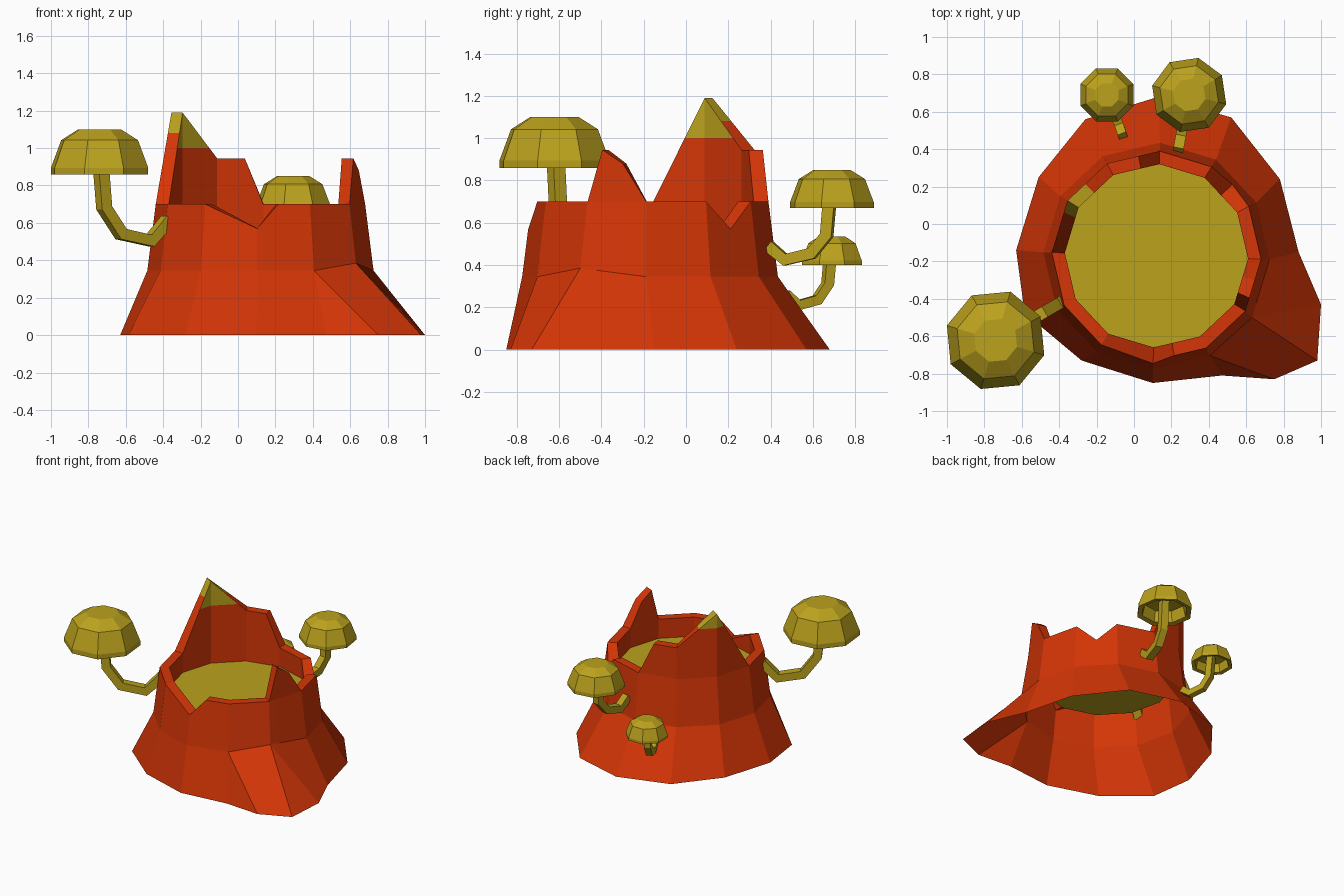
import bpy, bmesh, math
from mathutils import Vector

if "Cube" in bpy.data.objects:
    bpy.data.objects.remove(bpy.data.objects["Cube"])


def material(name, col):
    m = bpy.data.materials.new(name)
    m.diffuse_color = (*col, 1)
    m.use_nodes = True
    m.node_tree.nodes["Principled BSDF"].inputs["Base Color"].default_value = m.diffuse_color
    return m


RED = material("red bark", (0.66, 0.036, 0.002))
OLIVE = material("olive yellow", (0.50, 0.36, 0.012))
CX, CY = 0.12, -0.17
DISK_Z = 0.55
TWIST = -1.8


def finish(bm, name, mats, recalc=True):
    bmesh.ops.remove_doubles(bm, verts=bm.verts, dist=1e-4)
    if recalc:
        bmesh.ops.recalc_face_normals(bm, faces=bm.faces)
    me = bpy.data.meshes.new(name)
    bm.to_mesh(me)
    bm.free()
    for m in mats:
        me.materials.append(m)
    ob = bpy.data.objects.new(name, me)
    bpy.context.collection.objects.link(ob)
    return ob


def ring12(t, r, z):
    """Point on a 12-gon outline; fractional t runs along the straight side."""
    def corner(k):
        a = math.radians(30 * k + TWIST)
        return Vector((CX + r * math.cos(a), CY + r * math.sin(a), z))
    k = math.floor(t)
    return corner(k).lerp(corner(k + 1), t - k)


def mid_corner(k):
    k %= 12
    if k == 11:                      # top of the big root
        return Vector((0.63, -0.50, 0.385))
    return ring12(k, 0.605, 0.345)


def mid(t):
    k = math.floor(t)
    return mid_corner(k).lerp(mid_corner(k + 1), t - k)


# ---- stump: broken rim heights (position round the 12-gon, height)
RIM = [(0, .7), (1, .7), (1.5, .57), (2, .7), (3, .7), (3.4, .945), (4, .945),
       (5, 1.19), (6, .7), (7, .7), (8, .7), (9, .57), (9.4, .7), (10, .7),
       (11, .7), (11.25, .945), (11.6, .88)]
# ground outline, one point per 12-gon corner
BASE = [(.88, -.15), (.78, .24), (.52, .57), (.13, .68), (-.26, .56), (-.51, .25),
        (-.63, -.14), (-.585, -.475), (-.28, -.73), (.10, -.85), (.75, -.83), (.98, -.73)]

bm = bmesh.new()


def face(*pts):
    uniq = []
    for p in pts:
        if all((p - q).length > 1e-4 for q in uniq):
            uniq.append(p)
    if len(uniq) > 2:
        return bm.faces.new([bm.verts.new(p) for p in uniq])


inner_faces = []
outer_faces = []
for i, (t, h) in enumerate(RIM):
    u, g = RIM[(i + 1) % len(RIM)]
    if u < t:
        u += 12
    cols = []
    for s, z in ((t, h), (u, g)):
        low = min(z, .7)
        r = .605 + (.56 - .605) * (low - .345) / .355
        cols.append((mid(s), ring12(s, r, low), ring12(s, r, z),
                     ring12(s, .49, z), ring12(s, .49, DISK_Z)))
    a, b = cols
    outer_faces += [face(a[0], b[0], b[1], a[1]), face(a[1], b[1], b[2], a[2]),
                    face(a[2], b[2], b[3], a[3])]
    inner_faces.append(face(a[3], b[3], b[4], a[4]))

# flared foot with the big root spreading at the front right
base = [Vector((x, y, 0)) for x, y in BASE]
side_a, side_b = Vector((1.0, -.43, 0)), Vector((.47, -.81, 0))
for k in range(12):
    m0, m1, b0, b1 = mid_corner(k), mid_corner(k + 1), base[k], base[(k + 1) % 12]
    if k == 11:      # between the root and the right side
        face(b0, m0, m1)
    elif k == 9:
        face(b0, side_b, m1, m0)
        face(side_b, b1, m1)
    else:
        face(b0, b1, m1, m0)
# right flank of the root
face(base[11], side_a, mid_corner(11))
face(side_a, base[0], mid_corner(0), mid_corner(11))


# bare wood tip on the tallest splinter
def cut(faces, z):
    faces = [f for f in faces if f]
    geom = set(faces)
    for f in faces:
        geom.update(f.edges)
        geom.update(f.verts)
    bmesh.ops.bisect_plane(bm, geom=list(geom), plane_co=(0, 0, z), plane_no=(0, 0, 1))


cut(inner_faces, 1.0)
cut(outer_faces, 1.08)
for f in bm.faces:
    lo = min(v.co.z for v in f.verts)
    on_inside = all((v.co.xy - Vector((CX, CY))).length < .495 for v in f.verts)
    if lo > (0.999 if on_inside else 1.079):
        f.material_index = 1
# drop the doubled face so each wall of the root is a single surface
doubled = [f for f in bm.faces if len(f.verts) == 3 and
           {tuple(v.co) for v in f.verts} == {tuple(p) for p in
                                              (base[11], mid_corner(11), mid_corner(0))}]
bmesh.ops.delete(bm, geom=doubled, context='FACES')
finish(bm, "stump", [RED, OLIVE])

# ---- cut wood surface inside the rim
bm = bmesh.new()
bm.faces.new([bm.verts.new(ring12(k, .49, DISK_Z)) for k in range(12)])
finish(bm, "wood_top", [OLIVE], recalc=False)


def loft(bm, rings):
    vs = [[bm.verts.new(p) for p in ring] for ring in rings]
    n = len(vs[0])
    for r0, r1 in zip(vs, vs[1:]):
        for j in range(n):
            bm.faces.new((r0[j], r0[(j + 1) % n], r1[(j + 1) % n], r1[j]))
    bm.faces.new(vs[0][::-1])
    bm.faces.new(vs[-1])


def mushroom(name, x, y, z0, z1, r, turn, path, w):
    # eight-sided cap with a hollow underside
    bm = bmesh.new()
    h = z1 - z0
    prof = [(.72, .5), (.82, .04), (1, 0), (1, .15), (.79, .76), (.44, 1)]
    loft(bm, [[Vector((x + r * f * math.cos(math.radians(turn + 45 * k)),
                       y + r * f * math.sin(math.radians(turn + 45 * k)),
                       z0 + h * g)) for k in range(8)] for f, g in prof])
    finish(bm, name + "_cap", [OLIVE])
    # bent square stem growing out of the bark
    bm = bmesh.new()
    pts = [Vector(p) for p in path]
    flat = pts[-1] - pts[0]
    side = Vector((-flat.y, flat.x, 0)).normalized()
    rings = []
    for i, p in enumerate(pts):
        d = (pts[min(i + 1, len(pts) - 1)] - pts[max(i - 1, 0)]).normalized()
        up = side.cross(d).normalized()
        rings.append([p + side * a * w + up * b * w
                      for a, b in ((-1, -1), (1, -1), (1, 1), (-1, 1))])
    loft(bm, rings)
    finish(bm, name + "_stem", [OLIVE])


mushroom("large_mushroom", -.74, -.622, .858, 1.10, .272, 28,
         [(-.74, -.62, .99), (-.715, -.605, .68), (-.625, -.555, .54),
          (-.47, -.465, .505), (-.375, -.41, .615)], .032)
mushroom("middle_mushroom", .295, .69, .67, .85, .204, 31,
         [(.295, .685, .77), (.29, .665, .54), (.275, .595, .455),
          (.25, .47, .425), (.235, .39, .49)], .028)
mushroom("small_mushroom", -.145, .69, .40, .535, .153, 22.5,
         [(-.145, .685, .48), (-.14, .67, .31), (-.12, .62, .235),
          (-.08, .53, .21), (-.06, .47, .26)], .024)
